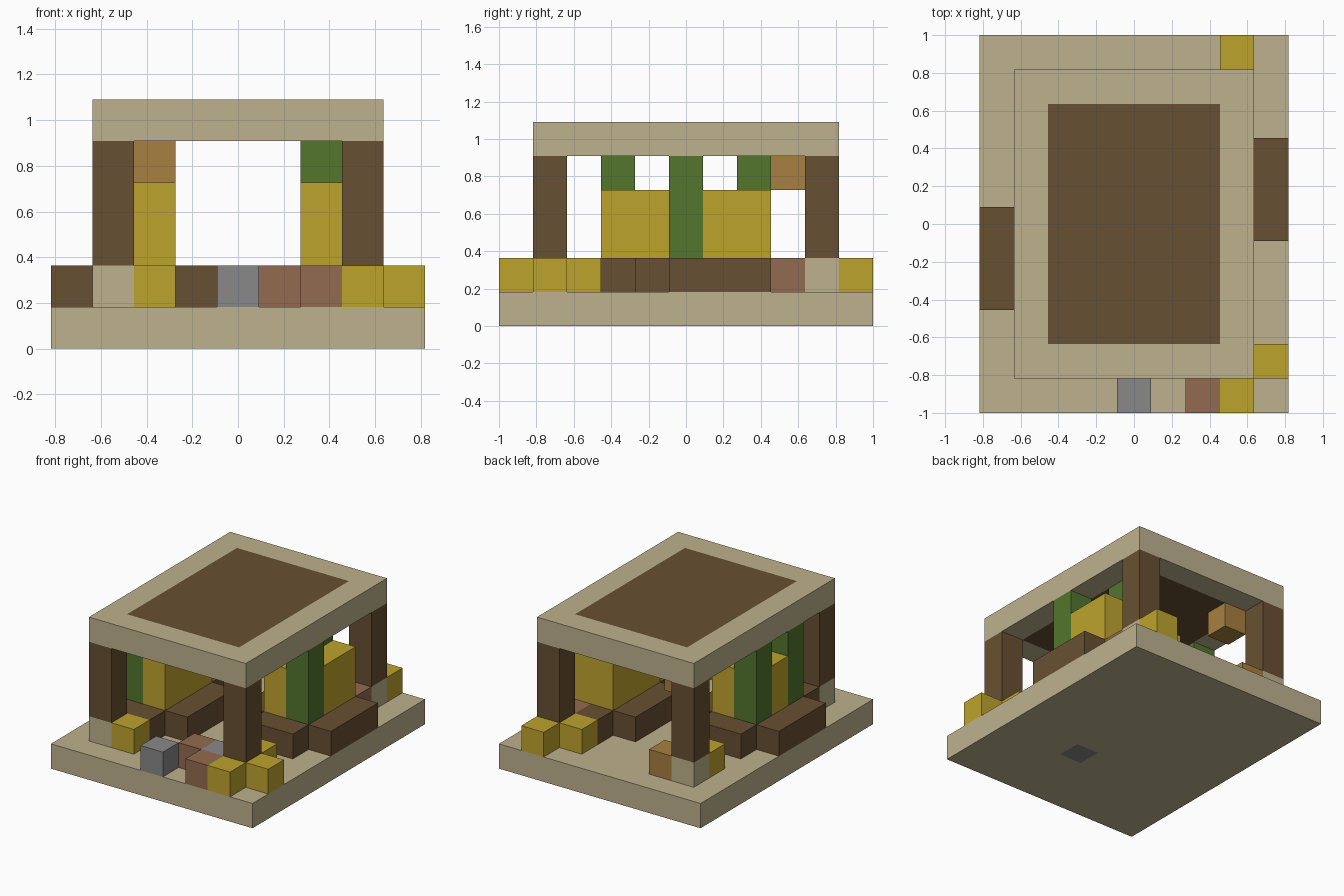
import bpy, bmesh

S = 2 / 11          # edge of one block
NX, NY = 9, 11      # footprint in blocks

cube = bpy.data.objects.get("Cube")
if cube:
    bpy.data.objects.remove(cube)


def linear(c):
    c /= 255
    return c / 12.92 if c <= 0.04045 else ((c + 0.055) / 1.055) ** 2.4


def material(name, *rgb):
    m = bpy.data.materials.new(name)
    color = [linear(c) for c in rgb] + [1]
    m.diffuse_color = color
    m.use_nodes = True
    bsdf = m.node_tree.nodes["Principled BSDF"]
    bsdf.inputs["Base Color"].default_value = color
    bsdf.inputs["Roughness"].default_value = 0.9
    return m


sand = material("sandstone", 190, 178, 142)
brown = material("dark wood", 103, 80, 50)
yellow = material("straw yellow", 190, 164, 45)
green = material("leaf green", 83, 118, 45)
orange = material("copper orange", 167, 128, 65)
red = material("clay red", 146, 107, 80)
gray = material("stone gray", 136, 136, 136)


def finish(name, bm, mats):
    bmesh.ops.recalc_face_normals(bm, faces=bm.faces)
    me = bpy.data.meshes.new(name)
    bm.to_mesh(me)
    bm.free()
    for m in mats:
        me.materials.append(m)
    bpy.context.collection.objects.link(bpy.data.objects.new(name, me))


def block(name, mat, i, j, k, ni=1, nj=1, nk=1):
    """Box of ni x nj x nk blocks whose lowest corner cell is i, j, k."""
    bm = bmesh.new()
    bmesh.ops.create_cube(bm, size=S)
    for v in bm.verts:
        v.co.x = v.co.x * ni + (i + ni / 2 - NX / 2) * S
        v.co.y = v.co.y * nj + (j + nj / 2 - NY / 2) * S
        v.co.z = v.co.z * nk + (k + nk / 2) * S
    finish(name, bm, [mat])


def slab(name, mats, border, k, inner):
    """One-block-thick slab; top and bottom cells inside `inner` get the second colour."""
    nx, ny = NX - 2 * border, NY - 2 * border
    bm = bmesh.new()
    bmesh.ops.create_grid(bm, x_segments=nx, y_segments=ny, size=1)
    for v in bm.verts:
        v.co.x *= nx * S / 2
        v.co.y *= ny * S / 2
        v.co.z = k * S
    ext = bmesh.ops.extrude_face_region(bm, geom=bm.faces[:], use_keep_orig=True)
    for v in ext["geom"]:
        if isinstance(v, bmesh.types.BMVert):
            v.co.z += S
    i0, i1, j0, j1 = inner
    bm.normal_update()
    for f in bm.faces:
        c = f.calc_center_median()
        i, j = c.x / S + NX / 2, c.y / S + NY / 2
        f.material_index = int(i0 < i < i1 and j0 < j < j1)
    finish(name, bm, mats)


# Floor with one stone cell, roof with a wooden centre
slab("floor", [sand, gray], 0, 0, (5, 6, 3, 4))
slab("roof", [sand, brown], 1, 5, (2, 7, 2, 9))

# Corner pillars on stone bases
for side, i in (("right", 1), ("left", 7)):
    for end, j in (("front", 1), ("back", 9)):
        block(f"{end}_{side}_pillar_base", sand, i, j, 1)
        block(f"{end}_{side}_pillar", brown, i, j, 2, nk=3)


def pair(name, mat, i, j, k, ni=1, nj=1, nk=1):
    """Box on the right side and its half-turn copy on the left."""
    block("right_" + name, mat, i, j, k, ni, nj, nk)
    block("left_" + name, mat, NX - i - ni, NY - j - nj, k, ni, nj, nk)


# Benches and footings around the side walls
pair("outer_bench", brown, 0, 3, 1, nj=3)
pair("inner_bench", brown, 3, 3, 1, nj=3)
pair("wall_footing", brown, 1, 3, 1, ni=2, nj=3)
pair("footing_end", brown, 1, 6, 1, ni=2)
pair("footing_step", brown, 2, 2, 1)

# Side walls with green posts
pair("inner_wall", yellow, 2, 3, 2, nj=3, nk=2)
pair("wall_post", green, 1, 5, 2, nk=3)
block("right_end_post", green, 1, 3, 2, nk=3)
block("right_outer_wall", yellow, 1, 4, 2, nk=2)
block("left_outer_wall", yellow, 7, 6, 2, nj=2, nk=2)
block("left_wall_cap", green, 6, 7, 4)
block("hanging_lamp", orange, 2, 8, 4)

# Loose blocks on the floor
pair("inner_crate", yellow, 2, 1, 1)
pair("side_crate", yellow, 1, 8, 1)
block("front_crate", yellow, 7, 0, 1)
block("corner_crate", yellow, 8, 1, 1)
block("back_crate", yellow, 7, 10, 1)
block("front_clay_block", red, 6, 0, 1)
block("inner_clay_block", red, 5, 1, 1)
block("back_clay_block", red, 7, 8, 1)
block("front_stone_block", gray, 4, 0, 1)
block("inner_stone_block", gray, 6, 1, 1)
block("back_copper_block", orange, 2, 9, 1)
block("right_footing_corner", brown, 1, 2, 1)
